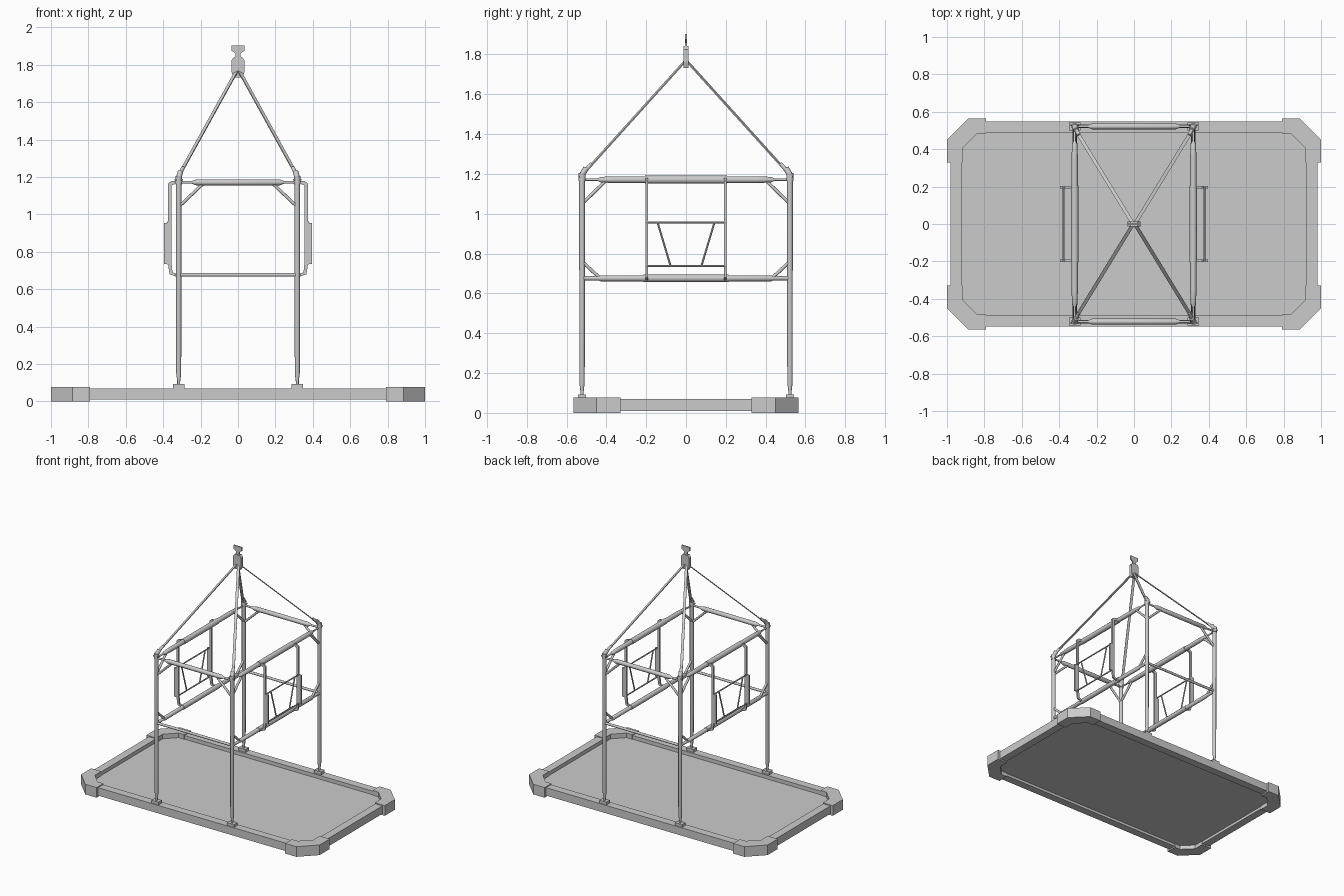
import bpy, bmesh, math
from mathutils import Vector

if "Cube" in bpy.data.objects:
    bpy.data.objects.remove(bpy.data.objects["Cube"])

grey = bpy.data.materials.new("light grey steel")
grey.diffuse_color = (0.6, 0.6, 0.6, 1)
grey.use_nodes = True
grey.node_tree.nodes["Principled BSDF"].inputs["Base Color"].default_value = grey.diffuse_color
SIGNS = [(sx, sy) for sx in (-1, 1) for sy in (-1, 1)]


def finish(name, bm, smooth=False):
    bmesh.ops.recalc_face_normals(bm, faces=bm.faces)
    me = bpy.data.meshes.new(name)
    bm.to_mesh(me)
    bm.free()
    me.materials.append(grey)
    ob = bpy.data.objects.new(name, me)
    bpy.context.collection.objects.link(ob)
    if smooth:
        bpy.ops.object.select_all(action='DESELECT')
        bpy.context.view_layer.objects.active = ob
        ob.select_set(True)
        bpy.ops.object.shade_smooth_by_angle(angle=math.radians(40))
    return ob


def tube(name, a, b, profile, sides=12):
    """Turned bar from a to b; profile = (fraction along, radius) pairs."""
    a, b = Vector(a), Vector(b)
    d = b - a
    q = d.to_track_quat('Z', 'Y')
    if not isinstance(profile, list):
        profile = [(0, profile), (1, profile)]
    bm = bmesh.new()
    rings = []
    for t, r in profile:
        rings.append([bm.verts.new(a + d * t + q @ Vector((
            r * math.cos(2 * math.pi * i / sides), r * math.sin(2 * math.pi * i / sides), 0)))
            for i in range(sides)])
    for lo, hi in zip(rings, rings[1:]):
        for i in range(sides):
            j = (i + 1) % sides
            bm.faces.new((lo[i], lo[j], hi[j], hi[i]))
    bm.faces.new(rings[0])
    bm.faces.new(rings[-1])
    return finish(name, bm, True)


def prism(name, outline, offset):
    """Flat outline extruded by an offset vector."""
    bm = bmesh.new()
    f = bm.faces.new([bm.verts.new(p) for p in outline])
    res = bmesh.ops.extrude_face_region(bm, geom=[f], use_keep_orig=True)
    bmesh.ops.translate(bm, vec=offset,
                        verts=[v for v in res['geom'] if isinstance(v, bmesh.types.BMVert)])
    return finish(name, bm)


def box(name, lo, hi):
    pts = [(lo[0], lo[1], lo[2]), (hi[0], lo[1], lo[2]), (hi[0], hi[1], lo[2]), (lo[0], hi[1], lo[2])]
    return prism(name, pts, (0, 0, hi[2] - lo[2]))


def octagon(x, y, c):
    return [(x, c - y, 0), (x, y - c, 0), (x - c, y, 0), (c - x, y, 0),
            (-x, y - c, 0), (-x, c - y, 0), (c - x, -y, 0), (x - c, -y, 0)]


# Platform rim: octagonal ring
bm = bmesh.new()
loops = [[bm.verts.new((x, y, z)) for x, y, _ in octagon(*o)] for o, z in (
    ((0.98, 0.548, 0.11), 0.01), ((0.98, 0.548, 0.11), 0.07),
    ((0.92, 0.488, 0.08), 0.07), ((0.92, 0.488, 0.08), 0.01))]
for k in range(4):
    p, q = loops[k], loops[(k + 1) % 4]
    for i in range(8):
        j = (i + 1) % 8
        bm.faces.new((p[i], p[j], q[j], q[i]))
finish("platform_rim", bm)

# Recessed floor
prism("platform_floor", [(x, y, 0.03) for x, y, _ in octagon(0.921, 0.489, 0.08)], (0, 0, 0.012))

# Chunky platform corners
corner = [(1, 0.33), (1, 0.45), (0.885, 0.565), (0.79, 0.565),
          (0.79, 0.484), (0.838, 0.484), (0.916, 0.406), (0.916, 0.33)]
for sx, sy in SIGNS:
    prism("platform_corner", [(x * sx, y * sy, 0) for x, y in corner], (0, 0, 0.077))

# Legs, feet, braces, lifting lugs and slings at each corner
LX, LY = 0.317, 0.522
for sx, sy in SIGNS:
    x, y = sx * LX, sy * LY
    box("foot", (x - 0.03, y - 0.021, 0.07), (x + 0.03, y + 0.021, 0.092))
    tube("leg", (x, y, 0.085), (x, y, 1.19), [(0, 0.008), (0.02, 0.008), (0.06, 0.0135), (1, 0.0145)])
    tube("leg_cap", (x, y, 1.165), (x, y, 1.205), 0.018)
    tube("lug", (x, y, 1.195), (sx * 0.308, sy * 0.502, 1.228), 0.015)
    tube("shackle", (sx * 0.308, sy * 0.502, 1.222), (sx * 0.294, sy * 0.475, 1.25), 0.01)
    tube("upper_front_brace", (x, y, 1.04), (sx * 0.18, y, 1.17), 0.0085)
    tube("upper_side_brace", (x, y, 1.05), (x, sy * 0.40, 1.168), 0.0085)
    tube("lower_side_brace", (x, y, 0.76), (x, sy * 0.435, 0.68), 0.0085)
    tube("lug_pin", (x - 0.022, y + sy * 0.008, 1.185), (x + 0.022, y + sy * 0.008, 1.185), 0.005, 8)
    # flat sling strap
    a, b = Vector((sx * 0.298, sy * 0.48, 1.24)), Vector((sx * 0.008, sy * 0.006, 1.765))
    d = b - a
    w = d.cross(Vector((0, 0, 1))).normalized() * 0.0095
    n = d.cross(w).normalized() * 0.006
    prism("sling", [a - w - n / 2, a + w - n / 2, b + w - n / 2, b - w - n / 2], n)

# Front and back rails
for sy in (-1, 1):
    y = sy * LY
    tube("upper_front_rail", (-LX, y, 1.171), (LX, y, 1.171),
         [(0, 0.007), (0.11, 0.007), (0.15, 0.016), (0.85, 0.016), (0.89, 0.007), (1, 0.007)])
    tube("lower_front_rail", (-LX, y, 0.677), (LX, y, 0.677), 0.0095)

# Side rails and hatch frames
for sx in (-1, 1):
    x = sx * LX
    tube("upper_side_rail", (x, -LY, 1.171), (x, LY, 1.171),
         [(0, 0.006), (0.075, 0.006), (0.09, 0.014), (0.16, 0.017),
          (0.84, 0.017), (0.91, 0.014), (0.925, 0.006), (1, 0.006)])
    tube("lower_side_rail", (x, -LY, 0.676), (x, LY, 0.676),
         [(0, 0.011), (0.08, 0.011), (0.09, 0.015), (0.91, 0.015), (0.92, 0.011), (1, 0.011)])
    tube("upper_sleeve", (x, -0.205, 1.171), (x, 0.205, 1.171), 0.02)
    tube("lower_sleeve", (x, -0.213, 0.676), (x, 0.213, 0.676), 0.018)
    for sy in (-1, 1):
        y = sy * 0.197
        # bent post, wider over its lower half
        post = [(0.33, 1.18), (0.357, 1.178), (0.374, 1.165), (0.374, 0.955), (0.395, 0.955),
                (0.395, 0.735), (0.374, 0.735), (0.366, 0.68), (0.33, 0.667),
                (0.33, 0.682), (0.35, 0.69), (0.355, 0.735), (0.355, 1.155), (0.33, 1.165)]
        prism("hatch_post", [(sx * px, y - 0.006, pz) for px, pz in post], (0, 0.012, 0))
        tube("hatch_diagonal", (sx * 0.376, sy * 0.143, 0.957), (sx * 0.376, sy * 0.078, 0.74), 0.005, 8)
    for z in (0.737, 0.957):
        tube("hatch_crossbar", (sx * 0.376, -0.197, z), (sx * 0.376, 0.197, z), 0.005, 8)

# Lifting block and hook plate
def mirrored(half, y):
    return [(x, y, z) for x, z in half] + [(-x, y, z) for x, z in reversed(half)]

prism("lifting_block", mirrored([(0.025, 1.732), (0.034, 1.76), (0.034, 1.825), (0.02, 1.842)], -0.0125), (0, 0.025, 0))
prism("hook_plate", mirrored([(0.02, 1.835), (0.013, 1.848), (0.013, 1.86), (0.034, 1.875), (0.034, 1.903)], -0.005), (0, 0.01, 0))
